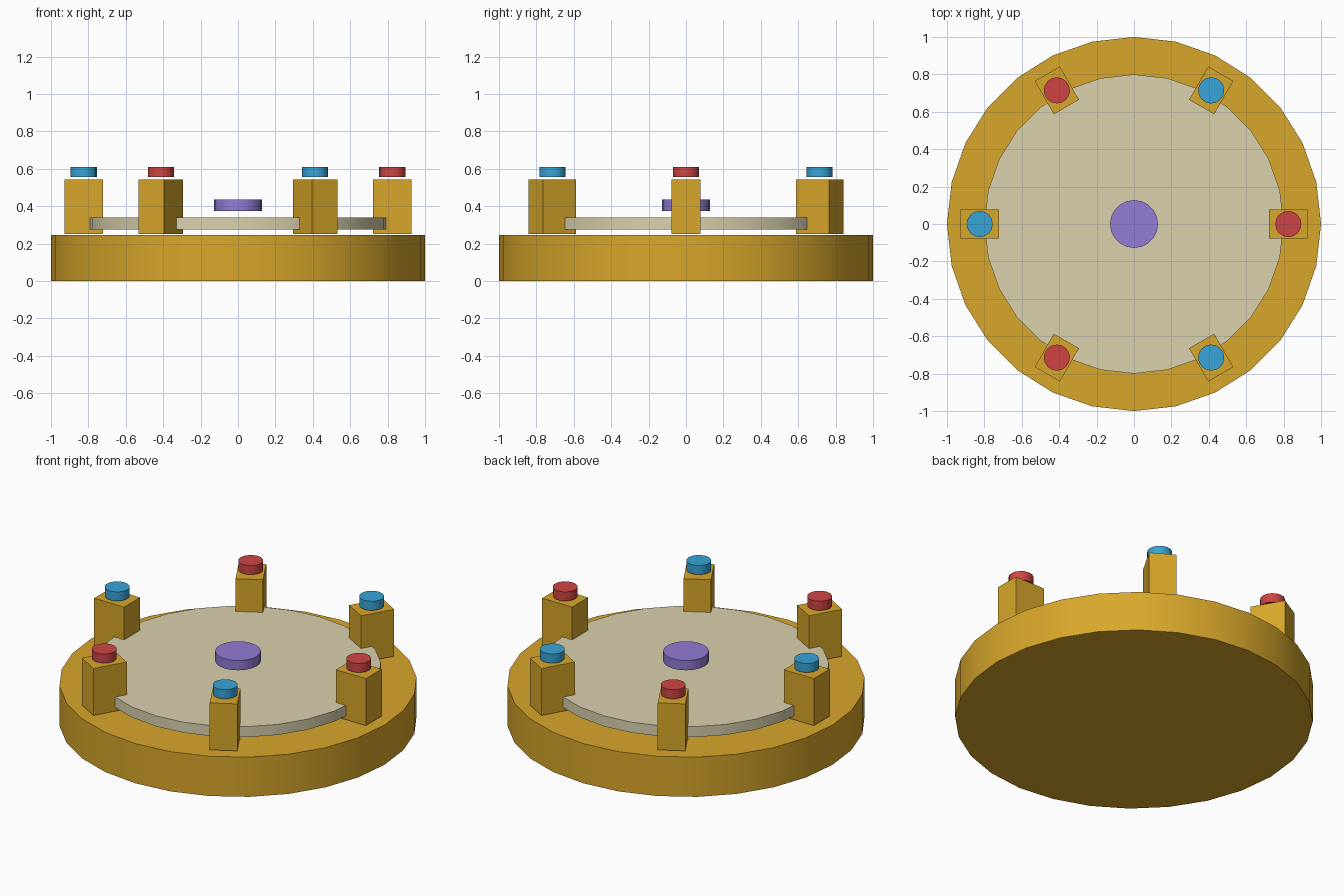
import bpy
from math import radians, cos, sin

if "Cube" in bpy.data.objects:
    bpy.data.objects.remove(bpy.data.objects["Cube"])


def material(name, r, g, b):
    m = bpy.data.materials.new(name)
    m.diffuse_color = (r, g, b, 1)
    m.use_nodes = True
    m.node_tree.nodes["Principled BSDF"].inputs["Base Color"].default_value = m.diffuse_color
    return m


GOLD = material("gold", 0.69, 0.39, 0.024)
CREAM = material("cream", 0.70, 0.64, 0.42)
PURPLE = material("purple", 0.29, 0.20, 0.68)
RED = material("red", 0.62, 0.06, 0.06)
BLUE = material("blue", 0.04, 0.37, 0.68)


def disc(name, radius, z0, z1, sides, mat, x=0, y=0):
    bpy.ops.mesh.primitive_cylinder_add(
        vertices=sides, radius=radius, depth=z1 - z0, location=(x, y, (z0 + z1) / 2))
    ob = bpy.context.object
    ob.name = name
    ob.data.materials.append(mat)
    bpy.ops.object.shade_smooth_by_angle(angle=radians(35))


def block(name, size, location, angle, mat):
    bpy.ops.mesh.primitive_cube_add(size=1, location=location, rotation=(0, 0, angle))
    ob = bpy.context.object
    ob.name = name
    ob.scale = size
    bpy.ops.object.transform_apply(location=False, rotation=False, scale=True)
    ob.data.materials.append(mat)


# Base, raised plate and centre knob, stacked with thin gaps
disc("base", 1.0, 0, 0.245, 28, GOLD)
disc("plate", 0.8, 0.275, 0.34, 28, CREAM)
disc("centre_knob", 0.128, 0.375, 0.435, 20, PURPLE)

# Ring of six posts, capped with alternating red and blue gems
for i in range(6):
    a = radians(60 * i)
    x, y = 0.825 * cos(a), 0.825 * sin(a)
    block(f"post_{i + 1}", (0.205, 0.155, 0.29), (x, y, 0.397), a, GOLD)
    disc(f"gem_{i + 1}", 0.07, 0.555, 0.611, 16, BLUE if i % 2 else RED, x, y)
